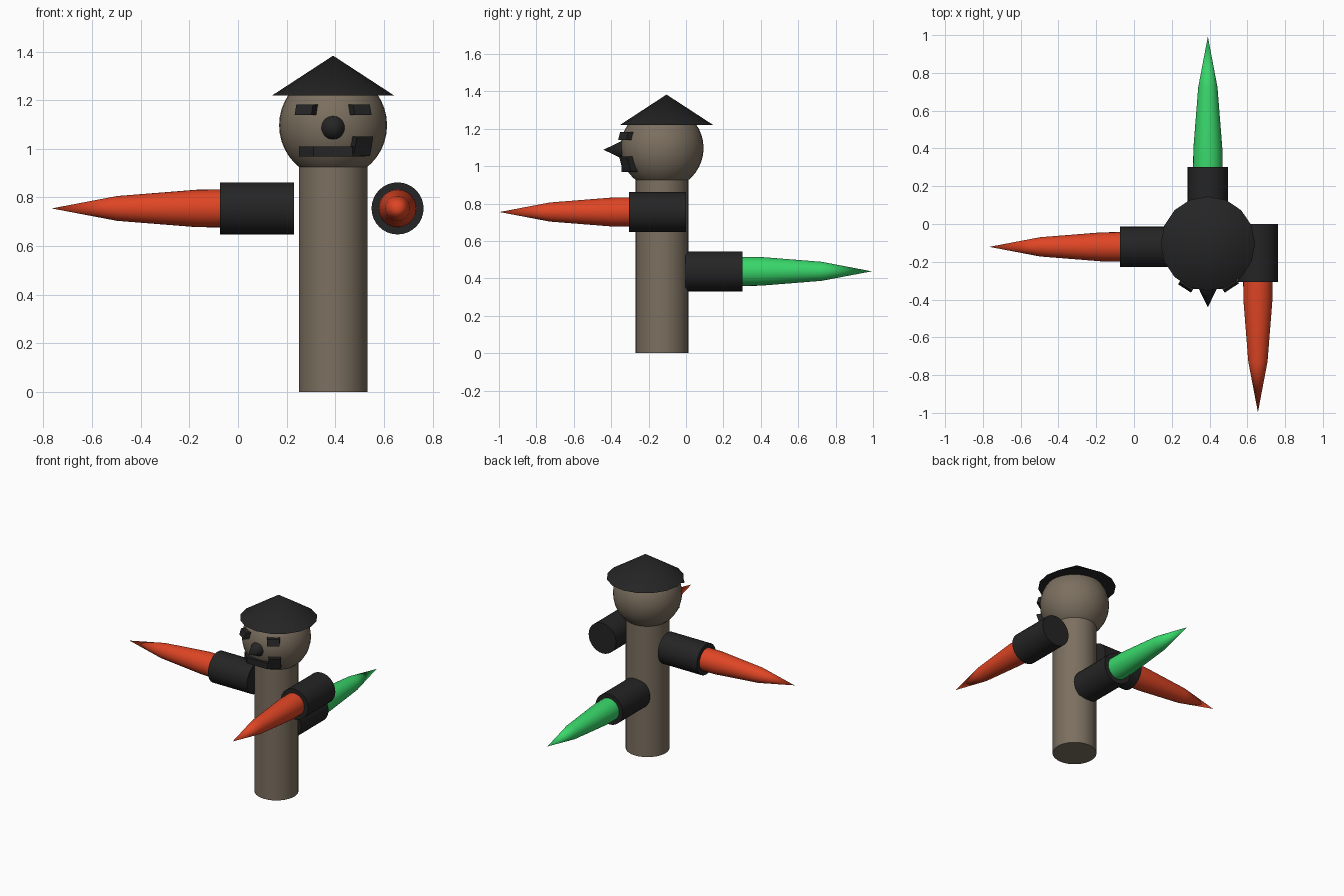
import bpy, bmesh, math
from mathutils import Vector, Matrix

if "Cube" in bpy.data.objects:
    bpy.data.objects.remove(bpy.data.objects["Cube"])


def colour(name, rgb):
    m = bpy.data.materials.new(name)
    m.diffuse_color = (*rgb, 1)
    m.use_nodes = True
    m.node_tree.nodes["Principled BSDF"].inputs["Base Color"].default_value = m.diffuse_color
    return m


BROWN = colour("brown", (0.20, 0.16, 0.115))
BLACK = colour("black", (0.018, 0.018, 0.018))
ORANGE = colour("orange", (0.74, 0.06, 0.018))
GREEN = colour("green", (0.04, 0.68, 0.145))


def finish(name, bm, mat, matrix=Matrix(), smooth=True):
    bmesh.ops.recalc_face_normals(bm, faces=bm.faces)
    bm.transform(matrix)
    me = bpy.data.meshes.new(name)
    bm.to_mesh(me)
    bm.free()
    me.materials.append(mat)
    ob = bpy.data.objects.new(name, me)
    bpy.context.collection.objects.link(ob)
    if smooth:
        bpy.ops.object.select_all(action='DESELECT')
        ob.select_set(True)
        bpy.context.view_layer.objects.active = ob
        bpy.ops.object.shade_smooth_by_angle(angle=math.radians(30))
    return ob


def lathe(name, profile, origin, axis, mat, sides=32):
    """Closed turned shape; profile is (distance along axis, radius)."""
    bm = bmesh.new()
    rings = []
    for d, r in profile:
        if r == 0:
            rings.append([bm.verts.new((0, 0, d))])
        else:
            rings.append([bm.verts.new((r * math.cos(a), r * math.sin(a), d))
                          for a in (2 * math.pi * i / sides for i in range(sides))])
    for a, b in zip(rings, rings[1:]):
        for i in range(sides):
            j = (i + 1) % sides
            if len(b) == 1:
                bm.faces.new((a[i], a[j], b[0]))
            else:
                bm.faces.new((a[i], a[j], b[j], b[i]))
    for ring in (rings[0], rings[-1]):
        if len(ring) > 1:
            bm.faces.new(ring)
    rot = Vector(axis).to_track_quat('Z', 'Y').to_matrix().to_4x4()
    return finish(name, bm, mat, Matrix.Translation(origin) @ rot)


def slanted_box(name, centre, size, yaw, shear):
    """Face block turned to follow the head, its front leaning with the curve."""
    bm = bmesh.new()
    bmesh.ops.create_cube(bm, size=1)
    for v in bm.verts:
        v.co = Vector([c * s for c, s in zip(v.co, size)])
        v.co.y += shear * v.co.z
    m = Matrix.Translation(centre) @ Matrix.Rotation(yaw, 4, 'Z')
    return finish(name, bm, BLACK, m, smooth=False)


CX, CY = 0.391, -0.128

# Body post and head
lathe("body", [(0, 0.141), (0.93, 0.141)], (CX, CY, 0), (0, 0, 1), BROWN)
bm = bmesh.new()
bmesh.ops.create_uvsphere(bm, u_segments=32, v_segments=20, radius=0.222)
finish("head", bm, BROWN, Matrix.Translation((CX, CY, 1.097)))

# Hat and nose
lathe("hat", [(0, 0.25), (0.163, 0)], (CX, -0.104, 1.22), (0, 0, 1), BLACK, 16)
lathe("nose", [(0, 0.052), (0.105, 0)], (CX, -0.335, 1.088), (0, -1, 0), BLACK)

# Eyes
for side, label in ((-1, "left"), (1, "right")):
    slanted_box(label + "_eye", (CX + side * 0.097, -0.30, 1.161),
                (0.082, 0.085, 0.042), side * math.radians(33), 0.3)

# Mouth: bar bent around the head, with one raised corner
bm = bmesh.new()
front = [(-0.141, -0.285), (-0.08, -0.345), (0.08, -0.345), (0.135, -0.29)]
outline = front + [(x * 0.8, y + 0.09) for x, y in reversed(front)]
base = bm.faces.new([bm.verts.new((CX + x, y, 0.968)) for x, y in outline])
ext = bmesh.ops.extrude_face_region(bm, geom=[base])
bmesh.ops.translate(bm, vec=(0, 0, 0.042),
                    verts=[g for g in ext["geom"] if isinstance(g, bmesh.types.BMVert)])
finish("mouth_bar", bm, BLACK, smooth=False)
slanted_box("mouth_corner", (CX + 0.102, -0.29, 1.011),
            (0.08, 0.085, 0.08), math.radians(33), -0.3)

# Arms: black sleeve with a tapered spike
SPIKE = [(0.29, 0.078), (0.40, 0.077), (0.728, 0.051), (0.997, 0)]
for label, origin, axis, mat in (
        ("left", (0.231, -0.121, 0.755), (-1, 0, 0), ORANGE),
        ("right", (0.656, 0.0, 0.755), (0, -1, 0), ORANGE),
        ("back", (CX, -0.004, 0.438), (0, 1, 0), GREEN)):
    lathe(label + "_sleeve", [(0, 0.107), (0.306, 0.107)], origin, axis, BLACK)
    lathe(label + "_spike", SPIKE, origin, axis, mat)
